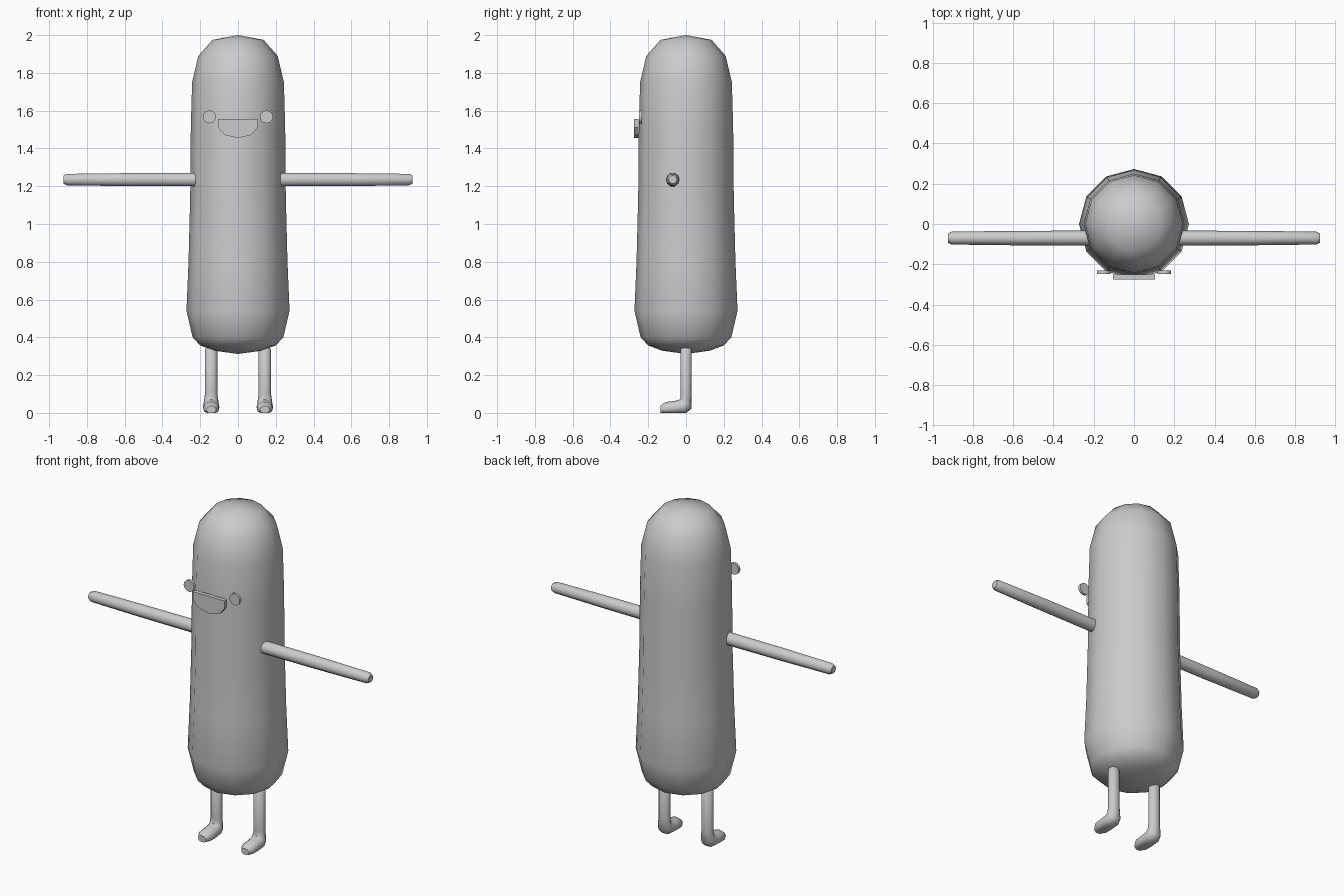
import bpy, bmesh, math

if "Cube" in bpy.data.objects:
    bpy.data.objects.remove(bpy.data.objects["Cube"])

grey = bpy.data.materials.new("plain grey")
grey.diffuse_color = (0.6, 0.6, 0.6, 1)
grey.use_nodes = True
grey.node_tree.nodes["Principled BSDF"].inputs["Base Color"].default_value = grey.diffuse_color


def finish(name, bm, smooth=None):
    """Turn a bmesh into a named object with the shared material."""
    bmesh.ops.recalc_face_normals(bm, faces=bm.faces)
    mesh = bpy.data.meshes.new(name)
    bm.to_mesh(mesh)
    bm.free()
    mesh.materials.append(grey)
    obj = bpy.data.objects.new(name, mesh)
    bpy.context.collection.objects.link(obj)
    if smooth:
        bpy.ops.object.select_all(action='DESELECT')
        obj.select_set(True)
        bpy.context.view_layer.objects.active = obj
        bpy.ops.object.shade_smooth_by_angle(angle=math.radians(smooth))
    return obj


def loft(name, rings, smooth, start=None, end=None):
    """Skin a row of rings; close each end with a tip point or a flat cap."""
    bm = bmesh.new()
    rows = [[bm.verts.new(p) for p in ring] for ring in rings]
    n = len(rows[0])
    for a, b in zip(rows, rows[1:]):
        for i in range(n):
            j = (i + 1) % n
            bm.faces.new((a[i], a[j], b[j], b[i]))
    for row, tip in ((rows[0], start), (rows[-1], end)):
        if tip:
            t = bm.verts.new(tip)
            for i in range(n):
                bm.faces.new((row[i], row[(i + 1) % n], t))
        else:
            bm.faces.new(row)
    return finish(name, bm, smooth)


def plate(name, outline, y_front, y_back):
    """Extrude an x-z outline along y."""
    bm = bmesh.new()
    front = [bm.verts.new((x, y_front, z)) for x, z in outline]
    back = [bm.verts.new((x, y_back, z)) for x, z in outline]
    bm.faces.new(front)
    bm.faces.new(back[::-1])
    n = len(outline)
    for i in range(n):
        j = (i + 1) % n
        bm.faces.new((front[i], front[j], back[j], back[i]))
    return finish(name, bm)


def angles(n):
    return [2 * math.pi * i / n for i in range(n)]


# Body: twelve-sided rounded column, slightly wider near the bottom
profile = [(0.13, 0.33), (0.2, 0.357), (0.24, 0.4), (0.273, 0.54), (0.262, 0.8),
           (0.253, 1.15), (0.25, 1.5), (0.243, 1.75), (0.21, 1.89), (0.135, 1.975)]
loft("body", [[(r * math.cos(a), r * math.sin(a), z) for a in angles(12)]
              for r, z in profile], 60, (0, 0, 0.312), (0, 0, 2.0))

# Leg and foot sections: y, z, tilt, half width, half thickness
leg_sections = [(0, 0.345, 0, 0.024, 0.022), (0, 0.335, 0, 0.033, 0.03),
                (0, 0.1, 0, 0.033, 0.03), (0, 0.05, -45, 0.04, 0.04),
                (-0.015, 0.032, -68, 0.043, 0.042), (-0.06, 0.026, -90, 0.043, 0.038),
                (-0.11, 0.023, -90, 0.042, 0.034), (-0.135, 0.017, -90, 0.026, 0.02)]

for side, s in (("left", 1), ("right", -1)):
    # Arm: thin straight rod with a bevelled tip
    arm = [(0.225, 0.037), (0.58, 0.036), (0.905, 0.032), (0.925, 0.022)]
    loft(side + "_arm", [[(s * x, -0.07 + r * math.cos(a), 1.235 + r * math.sin(a))
                          for a in angles(10)] for x, r in arm], 50)

    # Leg: bends forward into a foot with a flattened sole
    rings = []
    for y, z, tilt, w, d in leg_sections:
        t = math.radians(tilt)
        rings.append([(s * 0.142 + w * math.cos(a),
                       y + d * math.sin(a) * math.cos(t),
                       max(0, z + d * math.sin(a) * math.sin(t))) for a in angles(12)])
    loft(side + "_leg", rings, 50)

    # Eye: small disc standing in front of the face
    plate(side + "_eye", [(s * 0.151 + 0.034 * math.cos(a), 1.567 + 0.034 * math.sin(a))
                          for a in angles(16)], -0.248, -0.232)

# Mouth: open smile
plate("mouth", [(-0.105, 1.557), (-0.103, 1.51), (-0.07, 1.471), (0, 1.455),
                (0.07, 1.471), (0.103, 1.51), (0.105, 1.557)], -0.276, -0.252)
